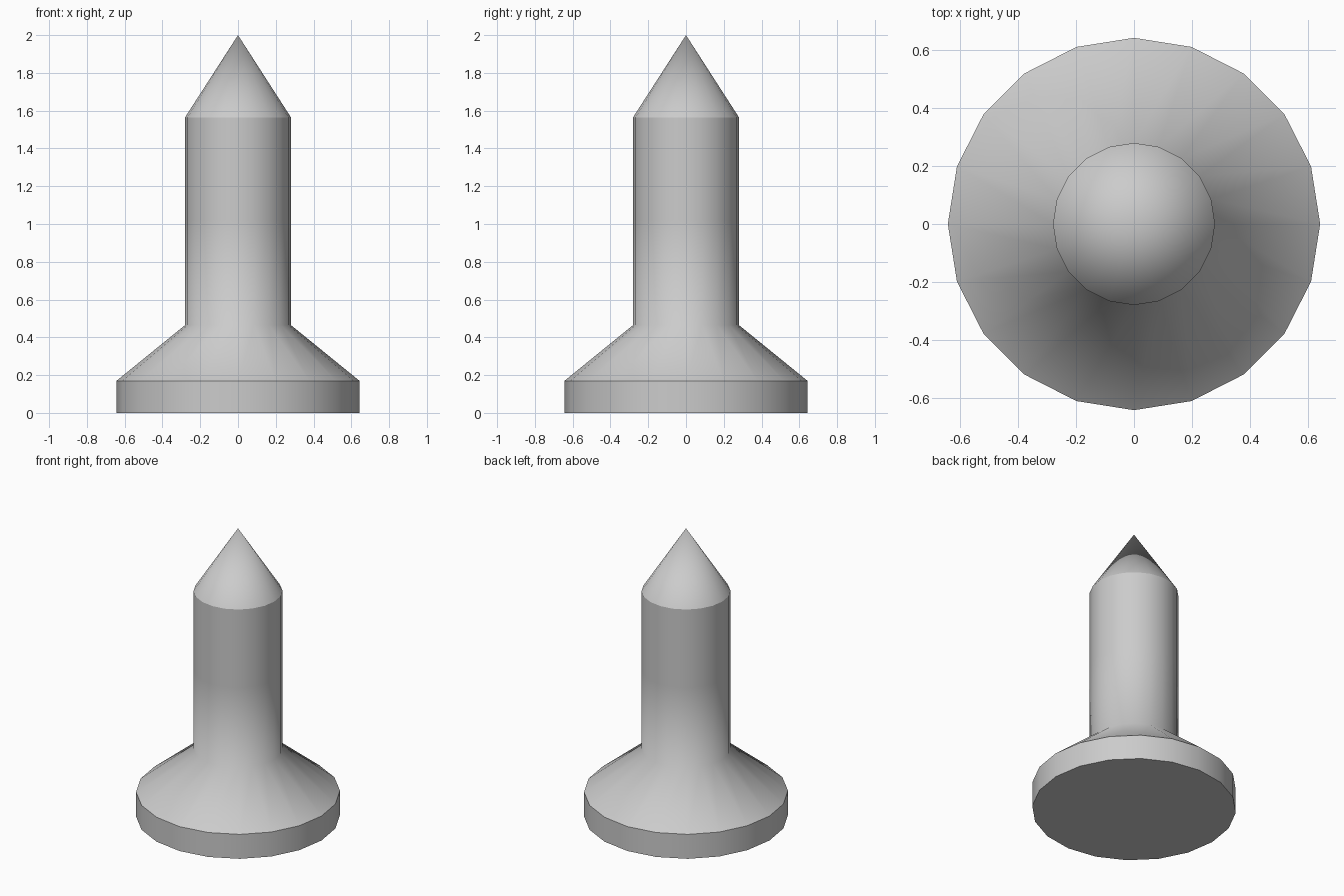
import bpy, bmesh
from math import cos, sin, tau

if "Cube" in bpy.data.objects:
    bpy.data.objects.remove(bpy.data.objects["Cube"])

SIDES = 20

# Profile rings: radius, height, sharp edge loop
PROFILE = [
    (0.643, 0.0, True),     # foot bottom
    (0.643, 0.17, True),    # foot rim
    (0.28, 0.465, False),   # flare blends into the shaft
    (0.28, 1.02, False),    # mid shaft
    (0.28, 1.565, True),    # shoulder of the point
]
TIP_Z = 2.0


def add_ring(bm, radius, z):
    return [bm.verts.new((radius * cos(tau * i / SIDES), radius * sin(tau * i / SIDES), z))
            for i in range(SIDES)]


bm = bmesh.new()
rings = [add_ring(bm, r, z) for r, z, _ in PROFILE]
tip = bm.verts.new((0, 0, TIP_Z))

# Flat underside
underside = bm.faces.new(rings[0][::-1])

# Walls and pointed tip
for i in range(SIDES):
    j = (i + 1) % SIDES
    for low, high in zip(rings, rings[1:]):
        bm.faces.new((low[i], low[j], high[j], high[i]))
    bm.faces.new((rings[-1][i], rings[-1][j], tip))

# Smooth shading with crisp rim and shoulder loops
for face in bm.faces:
    face.smooth = face is not underside
for ring, (_, _, sharp) in zip(rings, PROFILE):
    if sharp:
        for i in range(SIDES):
            bm.edges.get((ring[i], ring[(i + 1) % SIDES])).smooth = False

mesh = bpy.data.meshes.new("pointed_peg")
bm.to_mesh(mesh)
bm.free()
peg = bpy.data.objects.new("pointed_peg", mesh)
bpy.context.collection.objects.link(peg)
